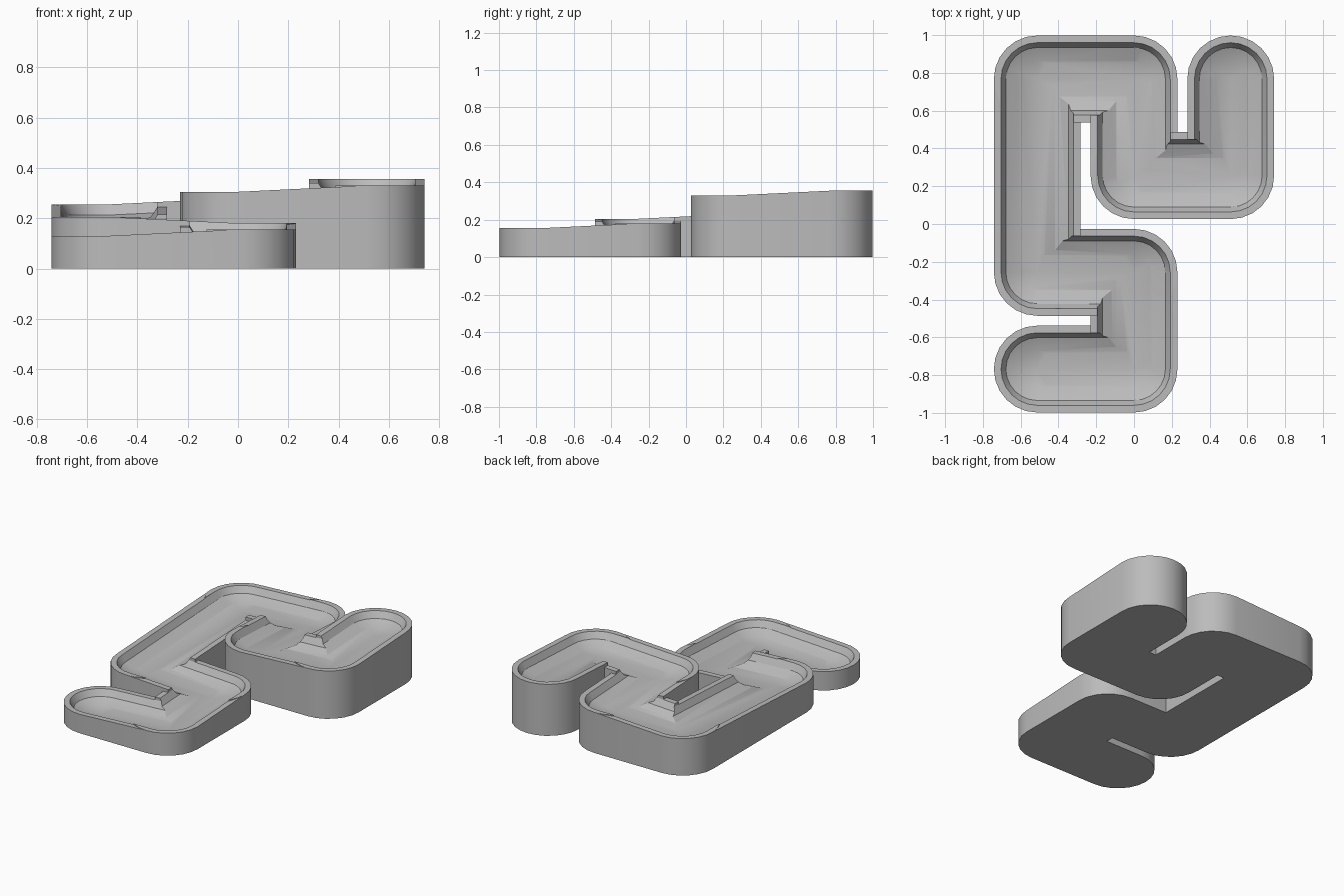
import bpy, bmesh, math
from mathutils import Vector

default = bpy.data.objects.get("Cube")
if default:
    bpy.data.objects.remove(default, do_unlink=True)

STEP = 0.512      # spacing between path corners
OUTER = 0.23      # half width of the walls
INNER = 0.192     # half width of the channel
DEPTH = 0.085     # channel depth below the rim
BASE = 0.13       # rim height at the low end
RISE = 0.025      # climb per grid step
SIDES = 24

# Corners of the winding path: grid column, grid row, steps climbed
corners = [(-1, -1.5, 0), (0, -1.5, 1), (0, -0.5, 2), (-1, -0.5, 3),
           (-1, 1.5, 5), (0, 1.5, 6), (0, 0.5, 7), (1, 0.5, 8), (1, 1.5, 9)]
path = [Vector((c * STEP, r * STEP, BASE + RISE * s)) for c, r, s in corners]

grey = bpy.data.materials.new("plain grey")
grey.use_nodes = True
grey.diffuse_color = (0.5, 0.5, 0.5, 1)
grey.node_tree.nodes["Principled BSDF"].inputs["Base Color"].default_value = (0.5, 0.5, 0.5, 1)


def make_object(name, bm):
    bmesh.ops.recalc_face_normals(bm, faces=bm.faces)
    mesh = bpy.data.meshes.new(name)
    bm.to_mesh(mesh)
    bm.free()
    mesh.materials.append(grey)
    obj = bpy.data.objects.new(name, mesh)
    bpy.context.collection.objects.link(obj)
    return obj


def ring(centre, radius, z):
    """Circle of points around a path corner."""
    return [(centre.x + radius * math.cos(math.tau * i / SIDES),
             centre.y + radius * math.sin(math.tau * i / SIDES), z)
            for i in range(SIDES)]


def wall_block(a, b):
    """Capsule-shaped solid with level ends and a sloping middle."""
    bm = bmesh.new()
    heading = math.atan2(b.y - a.y, b.x - a.x)
    half = SIDES // 2
    low, high = [], []
    for end, start in ((a, heading + math.pi / 2), (b, heading - math.pi / 2)):
        for i in range(half + 1):
            t = start + math.pi * i / half
            x, y = end.x + OUTER * math.cos(t), end.y + OUTER * math.sin(t)
            low.append(bm.verts.new((x, y, 0)))
            high.append(bm.verts.new((x, y, end.z)))
    n = len(low)
    bm.faces.new(low)
    bm.faces.new(high[:half + 1])
    bm.faces.new(high[half + 1:])
    bm.faces.new((high[half], high[half + 1], high[-1], high[0]))
    for i in range(n):
        j = (i + 1) % n
        bm.faces.new((low[i], low[j], high[j], high[i]))
    return make_object("track_part", bm)


def channel_cutter(a, b):
    """Shallow rounded trough joining two bowls, open upwards."""
    bm = bmesh.new()
    for end in (a, b):
        points = ring(end, INNER, end.z + 0.1)
        for k in range(3):
            t = math.radians(30 * k)
            points += ring(end, INNER * math.cos(t), end.z - DEPTH * math.sin(t))
        points.append((end.x, end.y, end.z - DEPTH))
        for p in points:
            bm.verts.new(p)
    hull = bmesh.ops.convex_hull(bm, input=bm.verts)
    spare = [v for v in hull["geom_interior"] if isinstance(v, bmesh.types.BMVert)]
    bmesh.ops.delete(bm, geom=spare, context="VERTS")
    cutter = make_object("channel_cutter", bm)
    cutter.hide_render = True
    return cutter


def combine(target, other, operation):
    mod = target.modifiers.new("combine", "BOOLEAN")
    mod.operation = operation
    mod.solver = "MANIFOLD"
    mod.object = other
    bpy.context.view_layer.objects.active = target
    bpy.ops.object.modifier_apply(modifier=mod.name)
    bpy.data.objects.remove(other, do_unlink=True)


# Join the wall blocks, then hollow the channel along the same path
legs = list(zip(path, path[1:]))
track = wall_block(*legs[0])
track.name = "winding_track"
for leg in legs[1:]:
    combine(track, wall_block(*leg), "UNION")
for leg in legs:
    combine(track, channel_cutter(*leg), "DIFFERENCE")

# Smooth the round walls and keep rims and seams sharp
bpy.ops.object.select_all(action="DESELECT")
track.select_set(True)
bpy.context.view_layer.objects.active = track
bpy.ops.object.shade_smooth_by_angle(angle=math.radians(30))
